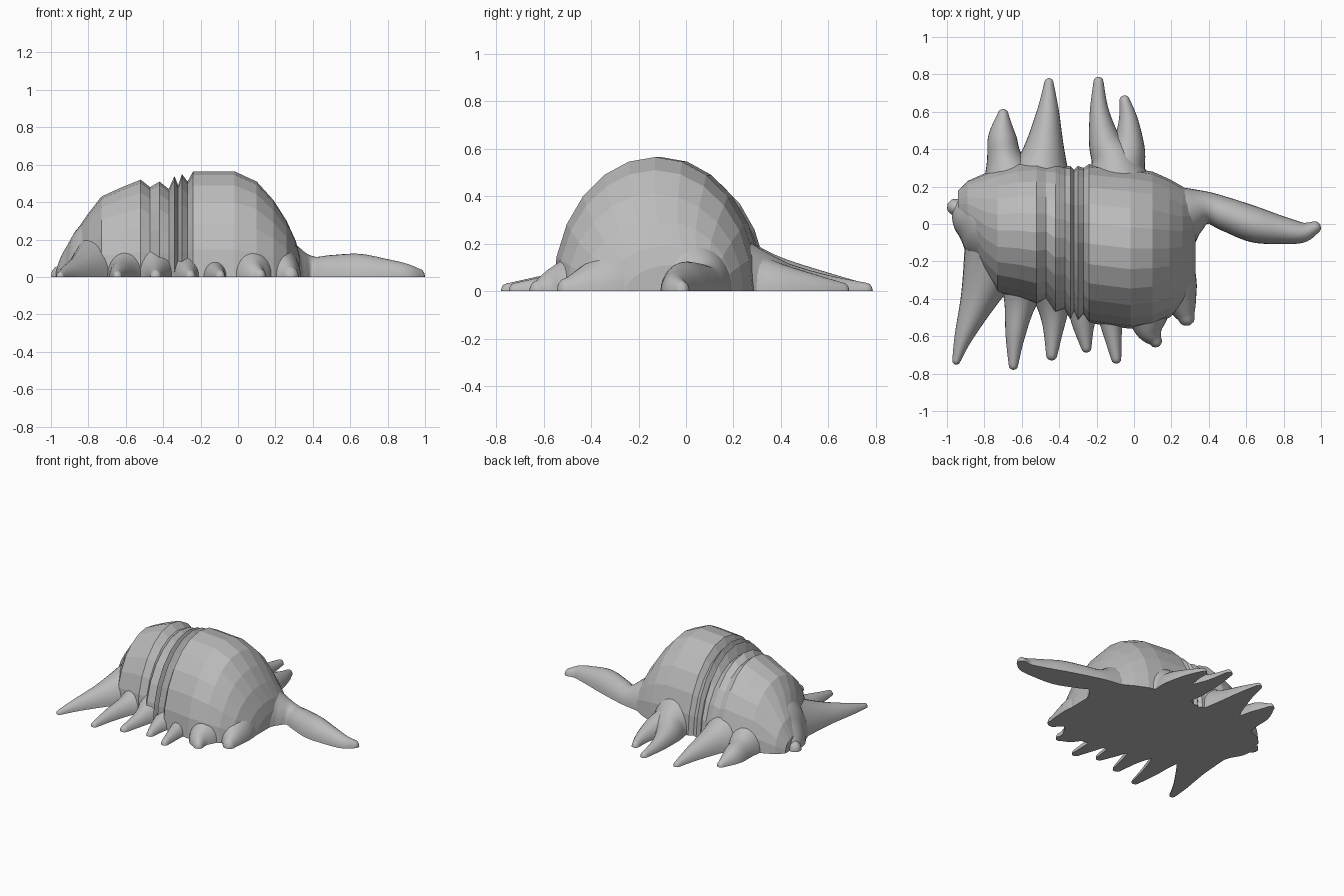
import bpy
import bmesh
import math
from mathutils import Vector

cube = bpy.data.objects.get("Cube")
if cube:
    bpy.data.objects.remove(cube, do_unlink=True)

clay = bpy.data.materials.new("grey clay")
clay.use_nodes = True
tone = (0.5, 0.5, 0.5, 1)
clay.diffuse_color = tone
clay.node_tree.nodes["Principled BSDF"].inputs["Base Color"].default_value = tone


def loft(name, rings, smooth):
    """Skin a row of half-round rings, closing the ends and the flat underside."""
    bm = bmesh.new()
    rows = [[bm.verts.new(p) for p in ring] for ring in rings]
    for a, b in zip(rows, rows[1:]):
        n = len(a)
        for i in range(n):
            bm.faces.new((a[i], a[(i + 1) % n], b[(i + 1) % n], b[i]))
    bm.faces.new(rows[0])
    bm.faces.new(rows[-1])
    bmesh.ops.recalc_face_normals(bm, faces=bm.faces)
    mesh = bpy.data.meshes.new(name)
    bm.to_mesh(mesh)
    bm.free()
    mesh.materials.append(clay)
    obj = bpy.data.objects.new(name, mesh)
    bpy.context.collection.objects.link(obj)
    if smooth:
        bpy.ops.object.select_all(action="DESELECT")
        obj.select_set(True)
        bpy.context.view_layer.objects.active = obj
        bpy.ops.object.shade_smooth_by_angle(angle=math.radians(35))
    return obj


def arch(centre, side, radius, height, segments):
    """Half ellipse standing on the ground."""
    angles = [math.pi * i / segments for i in range(segments + 1)]
    return [centre + side * (radius * math.cos(a)) + Vector((0, 0, height * math.sin(a)))
            for a in angles]


def spline(points, t):
    """Catmull-Rom value along a list of vectors."""
    i = min(int(t), len(points) - 2)
    f = t - i
    p0, p1 = points[max(i - 1, 0)], points[i]
    p2, p3 = points[i + 1], points[min(i + 2, len(points) - 1)]
    return 0.5 * (2 * p1 + (p2 - p0) * f + (2 * p0 - 5 * p1 + 4 * p2 - p3) * f * f
                  + (3 * p1 - p0 - 3 * p2 + p3) * f ** 3)


def spike(name, path, rise=1.3, steps=6):
    """Tapering half-round limb; path holds x, y, radius from the tip to the root."""
    pts = [Vector(p) for p in path]
    count = (len(pts) - 1) * steps
    samples = [spline(pts, i / steps) for i in range(count + 1)]
    rings = []
    for i, s in enumerate(samples):
        along = samples[min(i + 1, count)] - samples[max(i - 1, 0)]
        side = Vector((-along.y, along.x, 0)).normalized()
        if i == 0:  # rounded tip
            back = Vector((along.x, along.y, 0)).normalized()
            for k in (0.1, 0.6, 0.87):
                shift = back * (s.z * math.sqrt(1 - k * k))
                rings.append(arch(Vector((s.x, s.y, 0)) - shift, side, s.z * k, s.z * k * rise, 14))
        rings.append(arch(Vector((s.x, s.y, 0)), side, s.z, s.z * rise, 14))
    loft(name, rings, True)


# Domed shell: x, front edge, back edge, height, with pinched folds near the middle
stations = [
    (-0.94, -0.02, 0.18, 0.10), (-0.89, -0.10, 0.23, 0.21), (-0.80, -0.28, 0.27, 0.34),
    (-0.73, -0.37, 0.30, 0.43), (-0.62, -0.40, 0.33, 0.48), (-0.52, -0.43, 0.34, 0.52),
    (-0.47, -0.41, 0.33, 0.48), (-0.42, -0.48, 0.33, 0.51), (-0.37, -0.46, 0.31, 0.47),
    (-0.34, -0.51, 0.31, 0.54), (-0.32, -0.47, 0.29, 0.49), (-0.30, -0.52, 0.31, 0.55),
    (-0.27, -0.49, 0.30, 0.51), (-0.24, -0.53, 0.32, 0.565), (-0.02, -0.56, 0.30, 0.565),
    (0.10, -0.54, 0.28, 0.51), (0.19, -0.50, 0.24, 0.41), (0.26, -0.44, 0.20, 0.30),
    (0.31, -0.34, 0.17, 0.19), (0.33, -0.25, 0.14, 0.11),
]
loft("domed_body", [arch(Vector((x, (a + b) / 2, 0)), Vector((0, 1, 0)), (b - a) / 2, h, 12)
                    for x, a, b, h in stations], False)

# Row of spikes along the front
spike("front_spike_1", [(-0.95, -0.73, 0.022), (-0.91, -0.6, 0.05), (-0.83, -0.4, 0.1),
                        (-0.75, -0.2, 0.17), (-0.68, -0.05, 0.25)])
spike("front_spike_2", [(-0.645, -0.755, 0.025), (-0.635, -0.6, 0.052), (-0.61, -0.43, 0.085),
                        (-0.58, -0.28, 0.15), (-0.55, -0.12, 0.24)])
front_row = [(-0.44, -0.70, -0.43, 0.03), (-0.255, -0.66, -0.27, 0.028), (-0.095, -0.72, -0.12, 0.027)]
for number, (tip_x, tip_y, root_x, r) in enumerate(front_row, 3):
    spike(f"front_spike_{number}", [(tip_x, tip_y, r), (root_x, -0.54, 0.06),
                                    (root_x, -0.42, 0.1), (root_x, -0.25, 0.19)])
spike("front_spike_6", [(0.115, -0.625, 0.035), (0.085, -0.57, 0.075),
                        (0.07, -0.47, 0.13), (0.05, -0.3, 0.24)])
spike("front_spike_7", [(0.28, -0.5, 0.045), (0.25, -0.42, 0.09),
                        (0.2, -0.32, 0.15), (0.1, -0.2, 0.24)])

# Paired spikes along the back
spike("back_spike_1", [(-0.7, 0.585, 0.03), (-0.705, 0.47, 0.075), (-0.69, 0.34, 0.1),
                       (-0.64, 0.15, 0.2)])
spike("back_spike_2", [(-0.455, 0.755, 0.025), (-0.46, 0.6, 0.06), (-0.48, 0.4, 0.11),
                       (-0.5, 0.25, 0.17), (-0.5, 0.1, 0.24)])
spike("back_spike_3", [(-0.19, 0.76, 0.027), (-0.185, 0.6, 0.052), (-0.155, 0.44, 0.088),
                       (-0.11, 0.33, 0.13), (-0.08, 0.15, 0.22)])
spike("back_spike_4", [(-0.05, 0.66, 0.028), (-0.03, 0.55, 0.053), (-0.03, 0.4, 0.09),
                       (-0.06, 0.28, 0.13), (-0.06, 0.12, 0.2)])

# Blunt head lobe and long tail at the two ends
spike("head_lobe", [(-0.955, 0.09, 0.045), (-0.91, 0.07, 0.12), (-0.84, 0.05, 0.2),
                    (-0.7, 0.0, 0.27)], 1.35)
spike("tail", [(0.965, -0.02, 0.035), (0.9, -0.045, 0.055), (0.8, -0.035, 0.073),
               (0.65, -0.005, 0.095), (0.5, 0.05, 0.09), (0.4, 0.085, 0.085),
               (0.31, 0.07, 0.13), (0.22, 0.03, 0.19), (0.1, -0.03, 0.27)])
